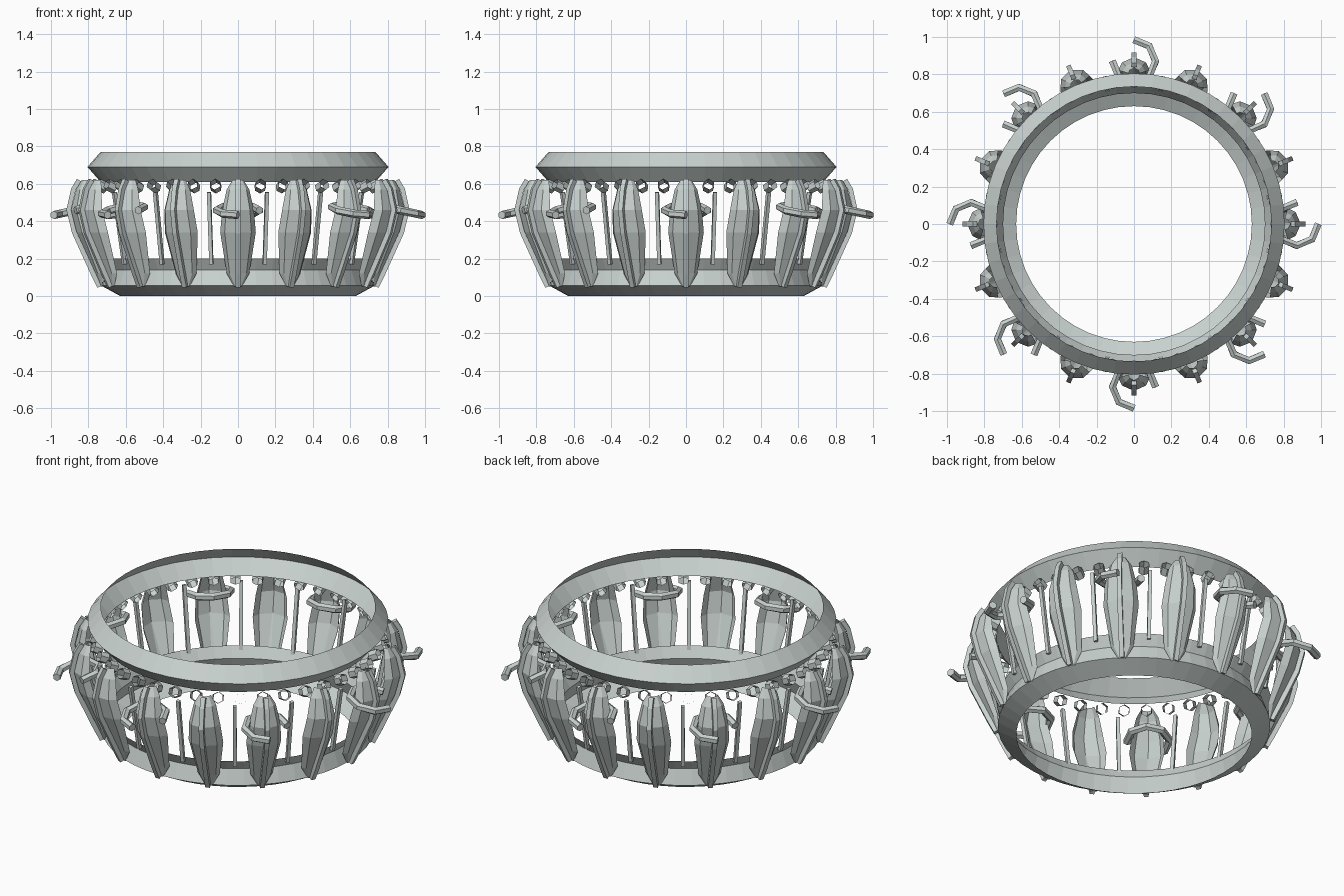
import bpy, bmesh, math
from mathutils import Vector, Matrix

if "Cube" in bpy.data.objects:
    bpy.data.objects.remove(bpy.data.objects["Cube"])

mat = bpy.data.materials.new("pale grey green")
mat.diffuse_color = (0.58, 0.64, 0.62, 1)
mat.use_nodes = True
mat.node_tree.nodes["Principled BSDF"].inputs["Base Color"].default_value = mat.diffuse_color


def finish(bm, name, recalc=True):
    if recalc:
        bmesh.ops.recalc_face_normals(bm, faces=bm.faces)
    me = bpy.data.meshes.new(name)
    bm.to_mesh(me)
    bm.free()
    me.materials.append(mat)
    ob = bpy.data.objects.new(name, me)
    bpy.context.collection.objects.link(ob)
    return ob


def repeat(ob, count, start=0.0):
    """Place linked copies of a part evenly around z."""
    for i in range(count):
        o = ob if i == 0 else ob.copy()
        if i:
            bpy.context.collection.objects.link(o)
            o.name = f"{ob.name}_{i}"
        o.rotation_euler.z = math.radians(start + 360 * i / count)


def skin(bm, rows, closed):
    """Bridge rows of points with quads, outward facing."""
    vr = [[bm.verts.new(p) for p in row] for row in rows]
    n = len(rows[0])
    for a, b in zip(vr, vr[1:]):
        for j in range(n if closed else n - 1):
            k = (j + 1) % n
            bm.faces.new((a[j], a[k], b[k], b[j]))
    return vr


def shell_ring(name, profile, seg=48):
    bm = bmesh.new()
    rows = [[(r * math.cos(2 * math.pi * i / seg), r * math.sin(2 * math.pi * i / seg), z)
             for i in range(seg)] for r, z in profile]
    skin(bm, rows, True)
    return finish(bm, name, recalc=False)


def tube(name, path, radius, sides, ref, caps=True):
    """Sweep a polygon along a path."""
    bm = bmesh.new()
    pts = [Vector(p) for p in path]
    rows = []
    for i, p in enumerate(pts):
        t = (pts[min(i + 1, len(pts) - 1)] - pts[max(i - 1, 0)]).normalized()
        u = t.cross(Vector(ref)).normalized()
        v = u.cross(t)
        angs = [2 * math.pi * (j + 0.5) / sides for j in range(sides)]
        rows.append([p + (u * math.cos(a) + v * math.sin(a)) * radius for a in angs])
    vr = skin(bm, rows, True)
    if caps:
        bm.faces.new(vr[0])
        bm.faces.new(vr[-1])
    return finish(bm, name)


# upper and lower rings: thin open shells
shell_ring("upper_ring", [(0.735, 0.61), (0.805, 0.69), (0.735, 0.77)])
shell_ring("lower_ring", [(0.63, 0), (0.73, 0.055), (0.70, 0.14), (0.735, 0.2)])

# petals: ridged open shells (z, ridge radius, half width, depth)
bm = bmesh.new()
rows = []
for z, r, w, d in [(0.05, 0.735, 0.02, 0.01), (0.12, 0.765, 0.06, 0.04),
                   (0.34, 0.862, 0.095, 0.07), (0.46, 0.892, 0.085, 0.07),
                   (0.57, 0.865, 0.06, 0.05), (0.62, 0.835, 0.03, 0.03)]:
    rows.append([(r - d, -w, z), (r - 0.4 * d, -0.75 * w, z), (r, 0, z),
                 (r - 0.4 * d, 0.75 * w, z), (r - d, w, z)])
skin(bm, rows, False)
repeat(finish(bm, "petal", recalc=False), 16)

# keel strip along each petal
repeat(tube("petal_keel", [(0.74, 0, 0.05), (0.775, 0, 0.12), (0.875, 0, 0.34),
                           (0.905, 0, 0.46), (0.88, 0, 0.57), (0.85, 0, 0.62)],
            0.018, 4, (0, 1, 0)), 16)

# curled hooks on every second petal
hook = []
for i in range(7):
    a = -math.radians(45 * i)
    hook.append((0.87 + 0.115 * math.cos(a), 0.115 * math.sin(a), 0.458 - 0.025 * math.cos(a)))
repeat(tube("hook", hook, 0.022, 6, (0, 0, 1)), 8)

# thin posts between the petals
repeat(tube("post", [(0.73, 0, 0.17), (0.795, 0, 0.555)], 0.014, 4, (0, 1, 0)), 16, 11.25)

# open hexagonal beads under the upper ring
c, s = 0.025 * math.cos(math.radians(25)), 0.025 * math.sin(math.radians(25))
repeat(tube("bead", [(0.765 - c, 0, 0.587 - s), (0.765 + c, 0, 0.587 + s)],
            0.031, 6, (0, 0, 1), caps=False), 40)
